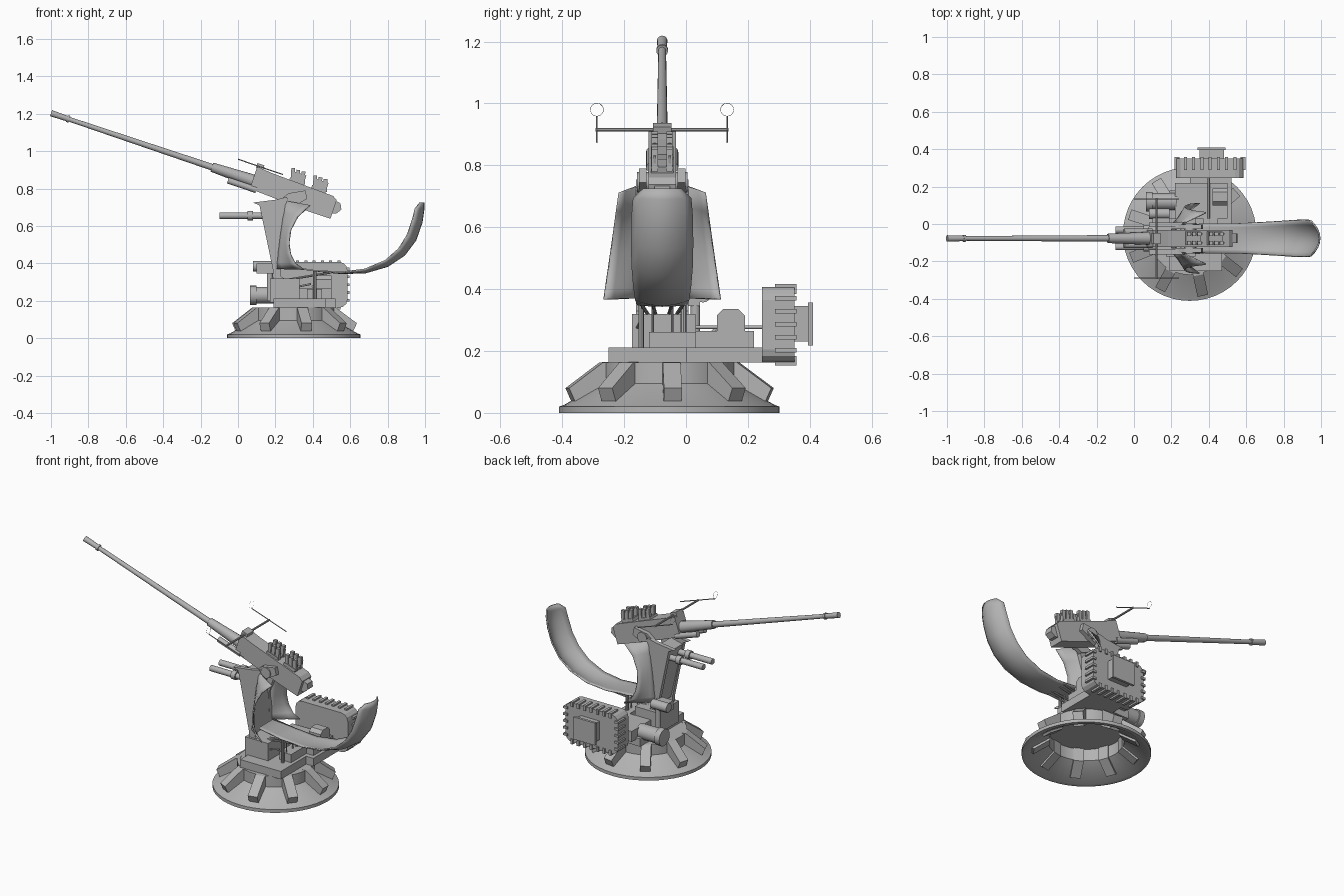
import bpy, bmesh, math
from mathutils import Matrix, Vector

cube = bpy.data.objects.get("Cube")
if cube:
    bpy.data.objects.remove(cube, do_unlink=True)

grey = bpy.data.materials.new("plain grey")
grey.use_nodes = True
grey.diffuse_color = (0.45, 0.45, 0.45, 1)
grey.node_tree.nodes["Principled BSDF"].inputs["Base Color"].default_value = (0.45, 0.45, 0.45, 1)

MID = -0.077                      # y of the gun's centre plane
GUN = Matrix.Translation((0.3, MID, 0.767)) @ Matrix.Rotation(math.radians(18.55), 4, 'Y')
BASE = Matrix.Translation((0.298, -0.054, 0))
ONE = Matrix.Identity(4)


def finish(name, bm, frame=ONE, smooth=False):
    bmesh.ops.recalc_face_normals(bm, faces=bm.faces)
    mesh = bpy.data.meshes.new(name)
    bm.to_mesh(mesh)
    bm.free()
    mesh.transform(frame)
    mesh.materials.append(grey)
    ob = bpy.data.objects.new(name, mesh)
    bpy.context.collection.objects.link(ob)
    if smooth:
        bpy.ops.object.select_all(action='DESELECT')
        ob.select_set(True)
        bpy.context.view_layer.objects.active = ob
        bpy.ops.object.shade_smooth_by_angle(angle=math.radians(35))
    return ob


def box(name, x, y, z, frame=ONE):
    bm = bmesh.new()
    bmesh.ops.create_cube(bm, size=1)
    for v in bm.verts:
        v.co = [r[0] if c < 0 else r[1] for c, r in zip(v.co, (x, y, z))]
    return finish(name, bm, frame)


def tube(name, a, b, r1, r2=None, frame=ONE, sides=16):
    a, b = Vector(a), Vector(b)
    bm = bmesh.new()
    bmesh.ops.create_cone(bm, cap_ends=True, segments=sides, radius1=r1,
                          radius2=r1 if r2 is None else r2, depth=(b - a).length)
    turn = (b - a).to_track_quat('Z', 'Y').to_matrix().to_4x4()
    return finish(name, bm, frame @ Matrix.Translation((a + b) / 2) @ turn, True)


def prism(name, outline, y0, y1, frame=ONE):
    bm = bmesh.new()
    face = bm.faces.new([bm.verts.new((x, y0, z)) for x, z in outline])
    grown = bmesh.ops.extrude_face_region(bm, geom=[face], use_keep_orig=True)["geom"]
    for v in grown:
        if isinstance(v, bmesh.types.BMVert):
            v.co.y = y1
    return finish(name, bm, frame)


def lathe(name, profile, frame, sides=48):
    bm = bmesh.new()
    vs = [bm.verts.new((r, 0, z)) for r, z in profile]
    es = [bm.edges.new(p) for p in zip(vs, vs[1:])]
    bmesh.ops.spin(bm, geom=vs + es, cent=(0, 0, 0), axis=(0, 0, 1),
                   angle=math.tau, steps=sides, use_duplicate=False)
    bmesh.ops.remove_doubles(bm, verts=bm.verts[:], dist=1e-4)
    return finish(name, bm, frame, True)


def sheet(name, rows, thick=0.008):
    bm = bmesh.new()
    grid = [[bm.verts.new(p) for p in row] for row in rows]
    for a, b in zip(grid, grid[1:]):
        for i in range(len(a) - 1):
            bm.faces.new((a[i], a[i + 1], b[i + 1], b[i]))
    ob = finish(name, bm, ONE, True)
    mod = ob.modifiers.new("thickness", 'SOLIDIFY')
    mod.thickness = thick
    mod.offset = 0
    return ob


# Hollow conical base with radial ribs that pass through the cone
lathe("base_cone", [(0, .163), (.218, .163), (.218, .095), (.34, .026), (.357, .02), (.357, 0),
                    (.335, 0), (.21, .08), (.21, .152), (0, .152)], BASE)
for i in range(9):
    turn = Matrix.Rotation(math.radians(2 + 40 * i), 4, 'Z')
    prism(f"base_rib_{i}", [(.2, .165), (.225, .163), (.337, .08), (.318, .038),
                            (.29, .012), (.2, .072)], -.029, .029, BASE @ turn)

# Turning platform and the housings on it
box("platform_beam", (.19, .47), (-.25, .18), (.163, .212))
box("platform_arm", (.3, .52), (0, .26), (.163, .212))
box("mount_housing", (.17, .33), (-.175, .03), (.19, .32))
box("leg_block", (.37, .45), (-.12, .03), (.21, .262))
box("side_housing", (.22, .5), (.03, .22), (.2, .265))
prism("gear_case", [(.1, .26), (.1, .315), (.12, .335), (.17, .335), (.19, .315), (.19, .26)],
      -.5, -.42, Matrix.Rotation(math.radians(90), 4, 'Z'))
tube("motor", (.08, .12, .23), (.23, .12, .23), .045)
tube("motor_cap", (.065, .12, .23), (.1, .12, .23), .052)
box("aim_box", (.1, .19), (-.02, .045), (.345, .4))
tube("hand_drive", (.08, .055, .385), (.19, .055, .385), .028)
tube("hand_drive_post", (.17, .03, .2), (.17, .03, .36), .016)
tube("cross_shaft", (.4, .03, .277), (.4, .27, .277), .006)
tube("lever", (.2, -.17, .25), (.39, -.15, .29), .005)
for i, (y, r) in enumerate(((-.145, .009), (-.108, .004), (-.045, .004), (-.008, .009))):
    tube(f"tray_leg_{i}", (.41, y, .21), (.41, y, .36), r, sides=8)
    tube(f"tray_strut_{i}", (.25, MID + (y - MID) * .6, .31), (.5, y, .352), .006, sides=8)

# Ribbed side container with rounded corners
outline = []
for k, (cx, cz) in enumerate(((.54, .365), (.27, .365), (.27, .205), (.54, .205))):
    for j in range(4):
        a = math.radians(90 * k + 30 * j)
        outline.append((cx + .045 * math.cos(a), cz + .042 * math.sin(a)))
prism("container", outline, .245, .35)
box("container_cover", (.35, .48), (.35, .4), (.23, .345))
box("container_cover_rim", (.34, .49), (.395, .41), (.218, .357))
for i in range(7):
    x = .275 + i * .044
    for side, z in (("top", .402), ("bottom", .17)):
        box(f"container_rib_{side}_{i}", (x - .008, x + .008), (.288, .357), (z - .017, z + .014))
for i in range(5):
    z = .202 + i * .042
    for side, x in (("front", .23), ("back", .583)):
        box(f"container_rib_{side}_{i}", (x - .014, x + .013), (.288, .357), (z - .007, z + .007))

# Upright mount: mirrored cheeks, bridge and trunnions
for side in (-1, 1):
    tag = "left" if side > 0 else "right"
    prism(f"mount_cheek_{tag}", [(.08, .725), (.2, .74), (.26, .755), (.28, .72), (.225, .55),
          (.23, .33), (.28, .3), (.27, .2), (.18, .2), (.19, .35), (.115, .71)],
          MID + side * .06, MID + side * .085)
    tube(f"trunnion_{tag}", (.3, MID, .745), (.3, MID + side * .082, .745), .033)
    prism(f"trunnion_arm_{tag}", [(.2, .72), (.27, .775), (.36, .79), (.37, .745), (.27, .69)],
          MID + side * .05, MID + side * .075)
    # Front cylinders beside the gun line
    y = MID + side * .045
    tube(f"balance_cylinder_{tag}", (-.1, y, .655), (.16, y, .655), .018)
    tube(f"balance_collar_{tag}", (.05, y, .655), (.08, y, .655), .026)
    tube(f"recoil_tube_{tag}", (-.36, side * .035, -.04), (-.2, side * .035, -.04), .017, frame=GUN)
    # Flared shield wing, straight inside and curved outside
    curve = [(.385, .71), (.32, .65), (.282, .58), (.272, .51), (.28, .45), (.305, .4), (.35, .368)]
    rows = []
    for x, z in curve:
        f = (.71 - z) / .342
        inner = Vector((.25 - .05 * f, MID + side * .075, .735 - .365 * f))
        outer = Vector((x, MID + side * (.138 + .05 * f), z))
        rows.append([inner.lerp(outer, k / 4) for k in range(5)])
    sheet(f"shield_wing_{tag}", rows)
prism("mount_bridge", [(.12, .7), (.2, .72), (.225, .5), (.23, .35), (.2, .35)], MID - .06, MID + .06)

# Long curved tray sweeping up at the rear
stations = [(.25, .385, .075, 0), (.4, .362, .08, 0), (.55, .347, .08, .005), (.68, .35, .086, .018),
            (.8, .385, .092, .032), (.89, .445, .097, .045), (.95, .525, .098, .052),
            (.983, .62, .097, .052), (.993, .69, .092, .045), (.992, .725, .06, .02)]
rows = []
for i, (x, z, half, bulge) in enumerate(stations):
    a, b = stations[max(i - 1, 0)], stations[min(i + 1, len(stations) - 1)]
    along = Vector((b[0] - a[0], 0, b[1] - a[1])).normalized()
    normal = Vector((-along.z, 0, along.x))
    rows.append([Vector((x, MID + half * k / 4, z)) + normal * bulge * (k / 4) ** 2
                 for k in range(-4, 5)])
sheet("shell_tray", rows)

# Gun barrel and sleeve
tube("barrel", (-1.27, 0, 0), (-.4, 0, 0), .0125, .018, GUN)
tube("muzzle", (-1.371, 0, 0), (-1.27, 0, 0), .017, .0145, GUN)
tube("muzzle_collar", (-1.28, 0, 0), (-1.268, 0, 0), .019, frame=GUN)
tube("barrel_sleeve", (-.464, 0, 0), (-.2, 0, 0), .025, .036, GUN)

# Receiver and breech
prism("receiver", [(-.235, -.045), (-.235, .08), (-.15, .072), (.2, .06), (.225, .045),
                   (.225, -.06), (.1, -.06)], -.045, .045, GUN)
prism("breech_end", [(.22, -.03), (.22, .04), (.25, .035), (.265, .005), (.245, -.025)],
      -.025, .025, GUN)

# Two feed guides with upright fins
for g, s in enumerate((-.005, .12)):
    box(f"feed_guide_{g}", (s - .045, s + .035), (-.036, .036), (.055, .082), GUN)
    for side in (-1, 1):
        for i in range(3):
            x = s - .034 + i * .029
            tilt = GUN @ Matrix.Translation((x, side * .024, .095)) @ Matrix.Rotation(-.28, 4, 'Y')
            box(f"feed_fin_{g}_{side}_{i}", (-.01, .01), (-.01, .01), (-.03, .04), tilt)
        box(f"feed_wall_{g}_{side}", (s - .04, s + .035), (side * .024 - .004, side * .024 + .004),
            (.078, .118), GUN)

# Sight bar with rods and rings at both ends
tube("sight_bar", (.12, -.293, .915), (.12, .138, .915), .006, sides=8)
box("sight_bracket", (-.24, -.2), (-.03, .03), (.07, .098), GUN)
for tag, y in (("right", -.288), ("left", .133)):
    tube(f"sight_rod_{tag}", (0, y, .957), (.24, y, .875), .003, sides=6)
    bpy.ops.mesh.primitive_torus_add(major_radius=.021, minor_radius=.0007, major_segments=20,
                                     minor_segments=4, location=(.0, y, .98),
                                     rotation=(0, math.pi / 2, 0))
    ring = bpy.context.object
    ring.name = f"sight_ring_{tag}"
    ring.data.materials.append(grey)
